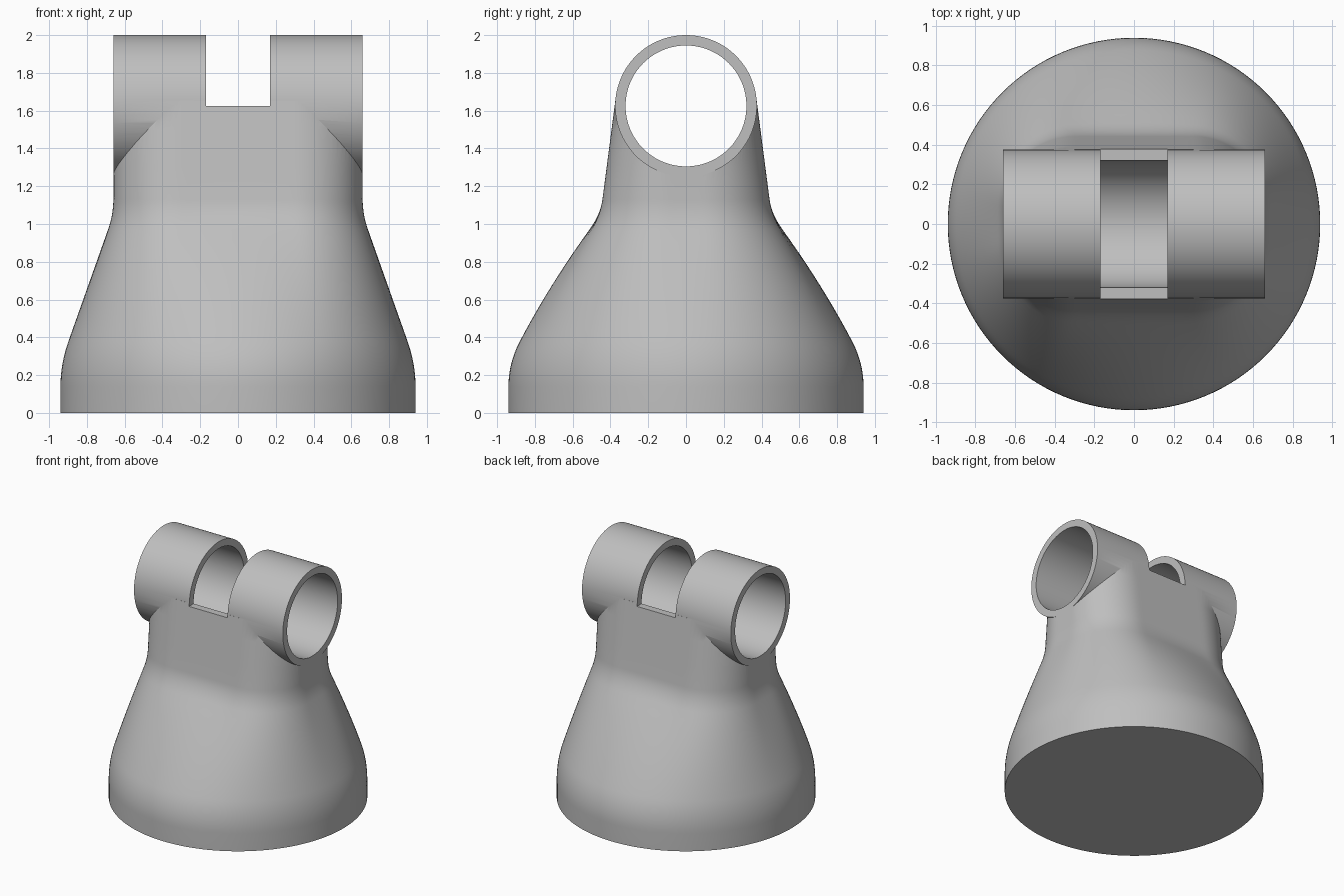
import bpy
import bmesh
import math
from mathutils import Matrix, Vector

default = bpy.data.objects.get("Cube")
if default:
    bpy.data.objects.remove(default, do_unlink=True)

BASE_R = 0.94                          # round foot
HALF_X, CORNER = 0.66, 0.36            # rounded-rectangle neck
TUBE_R, BORE_R, TUBE_Z = 0.375, 0.32, 1.625
NECK_LEAN = 0.13
FOOT_Z, NECK_Z, TOP_Z = 0.26, 1.05, 1.65
STEPS = 32                             # points per quarter section

grey = bpy.data.materials.new("plain grey")
grey.use_nodes = True
colour = (0.52, 0.52, 0.52, 1)
grey.diffuse_color = colour
grey.node_tree.nodes["Principled BSDF"].inputs["Base Color"].default_value = colour


def make_object(name, bm):
    bmesh.ops.recalc_face_normals(bm, faces=bm.faces)
    mesh = bpy.data.meshes.new(name)
    bm.to_mesh(mesh)
    bm.free()
    mesh.materials.append(grey)
    obj = bpy.data.objects.new(name, mesh)
    bpy.context.collection.objects.link(obj)
    return obj


def make_cylinder(name, radius, length):
    bm = bmesh.new()
    place = Matrix.Translation((0, 0, TUBE_Z)) @ Matrix.Rotation(math.pi / 2, 4, "Y")
    bmesh.ops.create_cone(bm, cap_ends=True, segments=128, radius1=radius,
                          radius2=radius, depth=length, matrix=place)
    return make_object(name, bm)


def combine(target, tool, operation):
    mod = target.modifiers.new(operation.title(), "BOOLEAN")
    mod.operation, mod.solver, mod.object = operation, "EXACT", tool
    bpy.context.view_layer.objects.active = target
    bpy.ops.object.modifier_apply(modifier=mod.name)
    bpy.data.objects.remove(tool, do_unlink=True)


def neck_point(f, half_y):
    """Quarter of a rounded rectangle, walked by arc length from +x to +y."""
    flat_x, flat_y = HALF_X - CORNER, half_y - CORNER
    arc = CORNER * math.pi / 2
    s = f * (flat_y + arc + flat_x)
    if s < flat_y:
        return Vector((HALF_X, s))
    if s < flat_y + arc:
        a = (s - flat_y) / CORNER
        return Vector((flat_x + CORNER * math.cos(a), flat_y + CORNER * math.sin(a)))
    return Vector((flat_x + flat_y + arc - s, half_y))


def ramp(z, start, width):
    """Rises from zero with slope one, its corner rounded over the given width."""
    d = z - start
    return max(d, 0) if abs(d) >= width else (d + width) ** 2 / (4 * width)


def section(z):
    t = (ramp(z, FOOT_Z, 0.12) - ramp(z, NECK_Z, 0.08)) / (NECK_Z - FOOT_Z)
    lean = NECK_LEAN * (TUBE_Z - z)
    ring = []
    for k in range(4 * STEPS):
        q, f = k // STEPS, (k % STEPS) / STEPS
        f = 1 - f if q % 2 else f
        foot = BASE_R * Vector((math.cos(f * math.pi / 2), math.sin(f * math.pi / 2)))
        neck = neck_point(f, 0.453)
        neck.y *= (0.378 + lean) / 0.453
        p = foot.lerp(neck, t)
        ring.append((p.x * (1 if q in (0, 3) else -1), p.y * (1 if q < 2 else -1), z))
    return ring


# body: round foot lofted into the flat-sided neck
levels = [0, 0.14]
levels += [0.14 + 0.03 * i for i in range(1, 9)]
levels += [0.38 + 0.059 * i for i in range(1, 11)]
levels += [0.97 + 0.02 * i for i in range(1, 9)]
levels += [1.3, 1.5, TOP_Z]
bm = bmesh.new()
rings = [[bm.verts.new(p) for p in section(z)] for z in levels]
for low, high in zip(rings, rings[1:]):
    for k in range(len(low)):
        n = (k + 1) % len(low)
        bm.faces.new((low[k], low[n], high[n], high[k]))
bm.faces.new(rings[0])
bm.faces.new(rings[-1])
body = make_object("clevis_body", bm)

# cross tube with its bore
combine(body, make_cylinder("cross_tube", TUBE_R, 2 * HALF_X), "UNION")
combine(body, make_cylinder("bore_cutter", BORE_R, 3), "DIFFERENCE")

# slot through the upper half of the tube
bm = bmesh.new()
bmesh.ops.create_cube(bm, size=1, matrix=Matrix.Translation((0, 0, TUBE_Z + 0.5))
                      @ Matrix.Diagonal((0.34, 2, 1, 1)))
combine(body, make_object("slot_cutter", bm), "DIFFERENCE")

bpy.ops.object.select_all(action="DESELECT")
body.select_set(True)
bpy.context.view_layer.objects.active = body
bpy.ops.object.shade_smooth_by_angle(angle=math.radians(25))
